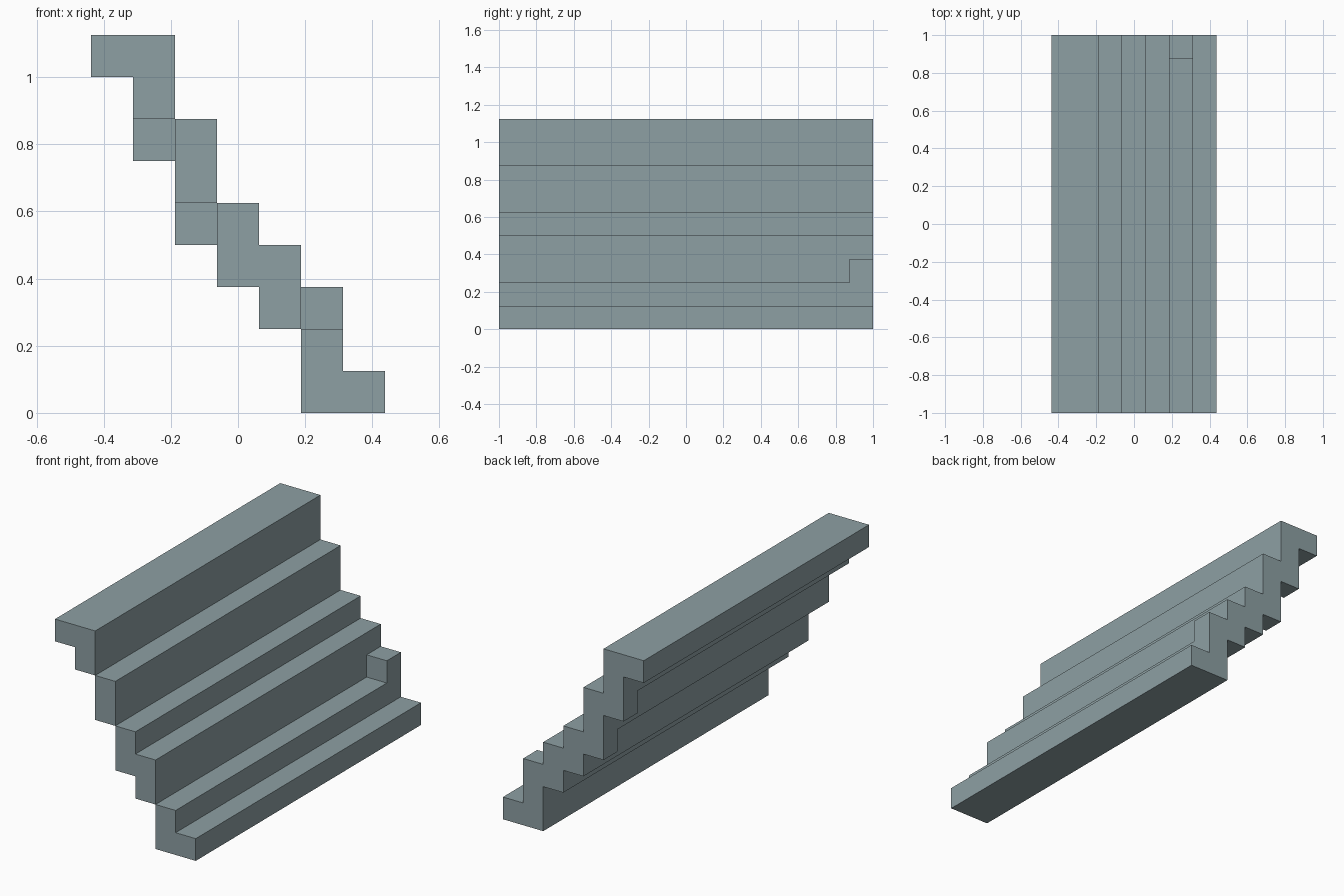
import bpy
import bmesh
from mathutils import Vector

old = bpy.data.objects.get("Cube")
if old:
    bpy.data.objects.remove(old, do_unlink=True)

UNIT = 0.125
X_START = -0.4375
Y_CUTS = (-1, 0.875, 1)

# Bottom and top level of each step column, from the high side to the low side
STEPS = [(8, 9), (7, 9), (5, 7), (3, 5), (2, 4), (0, 2), (0, 1)]
# Corner blocks that tie the steps together at the back end: (column, level)
BACK_BLOCKS = {(1, 6), (2, 4), (5, 2)}

# Occupied cells: column, length section, level
cells = {(i, j, k) for i, (low, high) in enumerate(STEPS)
         for k in range(low, high) for j in (0, 1)}
cells |= {(i, 1, k) for i, k in BACK_BLOCKS}


def corner(i, j, k):
    return Vector((X_START + i * UNIT, Y_CUTS[j], k * UNIT))


# Outer skin: a quad wherever a cell meets empty space
bm = bmesh.new()
verts = {}
for cell in sorted(cells):
    for axis in range(3):
        for side in (0, 1):
            neighbour = list(cell)
            neighbour[axis] += 2 * side - 1
            if tuple(neighbour) in cells:
                continue
            u, v = (axis + 1) % 3, (axis + 2) % 3
            loop = []
            for du, dv in ((0, 0), (1, 0), (1, 1), (0, 1)):
                key = list(cell)
                key[axis] += side
                key[u] += du
                key[v] += dv
                key = tuple(key)
                if key not in verts:
                    verts[key] = bm.verts.new(corner(*key))
                loop.append(verts[key])
            bm.faces.new(loop if side else loop[::-1])

# Merge coplanar quads into clean flat faces
bmesh.ops.dissolve_limit(bm, angle_limit=0.01, verts=bm.verts[:], edges=bm.edges[:])

mesh = bpy.data.meshes.new("staircase")
bm.to_mesh(mesh)
bm.free()
stairs = bpy.data.objects.new("staircase", mesh)
bpy.context.collection.objects.link(stairs)

# Single grey-blue stone colour
stone = bpy.data.materials.new("grey blue stone")
stone.use_nodes = True
colour = (0.27, 0.35, 0.37, 1)
stone.diffuse_color = colour
stone.node_tree.nodes["Principled BSDF"].inputs["Base Color"].default_value = colour
mesh.materials.append(stone)
